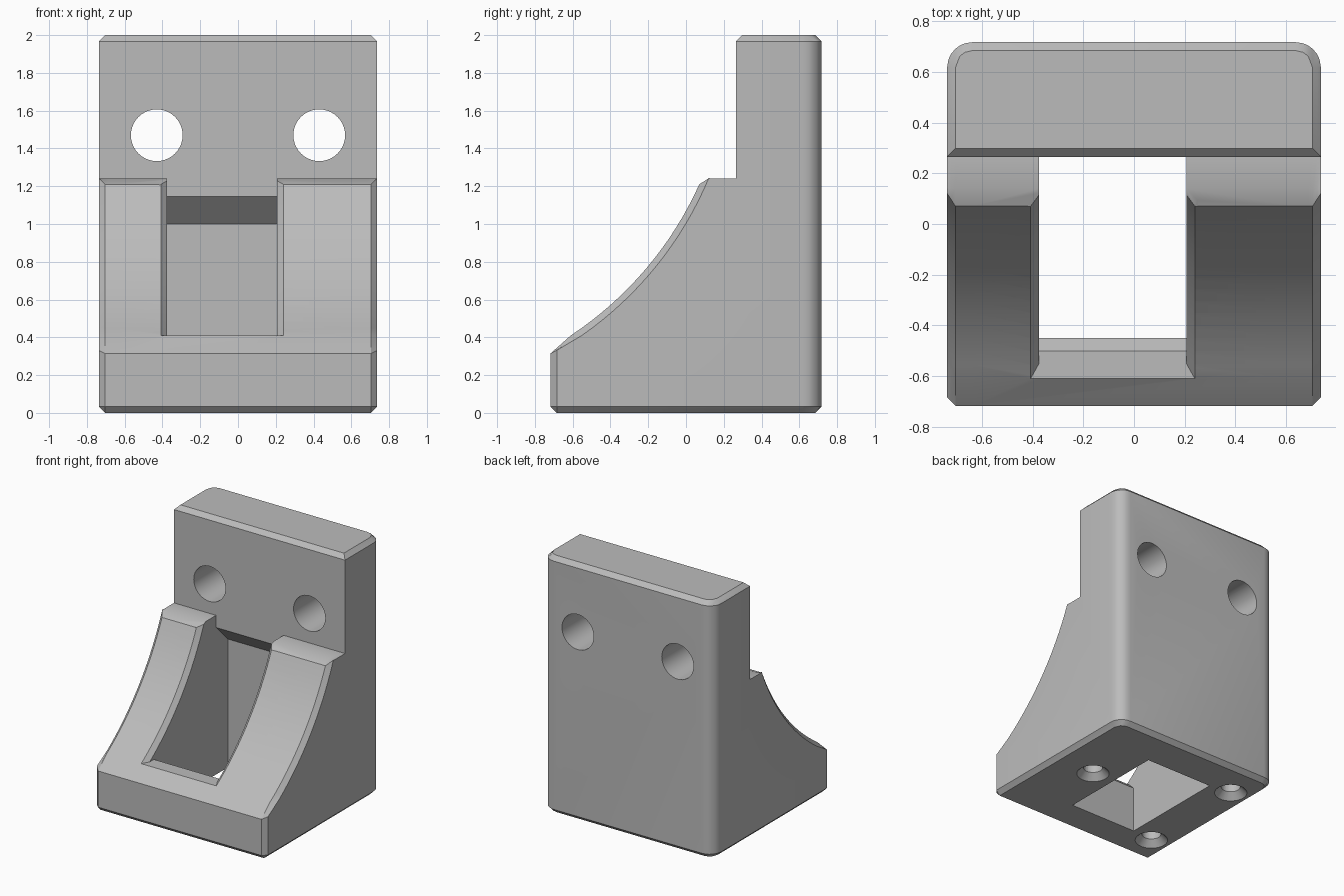
import bpy, bmesh, math
from mathutils import Matrix

cube = bpy.data.objects.get("Cube")
if cube:
    bpy.data.objects.remove(cube, do_unlink=True)

grey = bpy.data.materials.new("plain_grey")
grey.use_nodes = True
colour = (0.5, 0.5, 0.5, 1)
grey.diffuse_color = colour
grey.node_tree.nodes["Principled BSDF"].inputs["Base Color"].default_value = colour

HALF_W, HALF_D, CH, FILLET = 0.737, 0.717, 0.033, 0.1
FACE_Y, ARM_Z, LIP_Z = 0.265, 1.24, 0.41
ARC_Y, ARC_Z, ARC_R = -1.653, 1.986, 1.89


def finish(bm, name):
    bmesh.ops.remove_doubles(bm, verts=bm.verts, dist=1e-5)
    bmesh.ops.recalc_face_normals(bm, faces=bm.faces)
    mesh = bpy.data.meshes.new(name)
    bm.to_mesh(mesh)
    bm.free()
    mesh.materials.append(grey)
    ob = bpy.data.objects.new(name, mesh)
    bpy.context.collection.objects.link(ob)
    return ob


def loft(name, sections):
    """Skin a list of (x, [(y, z), ...]) sections and cap both ends."""
    bm = bmesh.new()
    rings = [[bm.verts.new((x, y, z)) for y, z in pts] for x, pts in sections]
    for a, b in zip(rings, rings[1:]):
        for i in range(len(a)):
            j = (i + 1) % len(a)
            bm.faces.new((a[i], a[j], b[j], b[i]))
    bm.faces.new(rings[0])
    bm.faces.new(rings[-1])
    return finish(bm, name)


def arc(e, steps=16):
    """Concave front curve of the arms, sunk into the material by e."""
    r = ARC_R + e
    a0 = math.asin((LIP_Z - ARC_Z) / r)
    a1 = math.asin((1.21 + e - ARC_Z) / r)
    angles = [a0 + (a1 - a0) * i / steps for i in range(steps + 1)]
    return [(ARC_Y + r * math.cos(a), ARC_Z + r * math.sin(a)) for a in angles]


def body_section(d):
    """Side profile at distance d from the outer side."""
    e = max(0, CH - d)
    k = max(0, FILLET - d)
    centre = HALF_D - FILLET
    back = centre + math.sqrt(FILLET ** 2 - k ** 2)
    rim = centre + math.sqrt(max(0, (FILLET - min(d, CH)) ** 2 - k ** 2))
    front = -HALF_D + e
    return ([(-HALF_D + CH, e), (front, CH), (front, 0.315 + 0.5 * e)] + arc(e)
            + [(0.14, ARM_Z), (FACE_Y, ARM_Z), (FACE_Y, 2 - CH),
               (FACE_Y + CH - e, 2 - e), (rim, 2 - e), (back, 2 - CH),
               (back, CH), (rim, e)])


# Main body, with chamfered front and rounded back corners
dists = [0, 0.005, 0.015, CH, 0.05, 0.07, FILLET]
sections = [(-HALF_W + d, body_section(d)) for d in dists]
sections += [(HALF_W - d, body_section(d)) for d in reversed(dists)]
body = loft("bracket_body", sections)

# Central slot with sloping roof, open below
X0, X1 = -0.375, 0.207
slot_pts = [(0.41, -0.1), (0.41, 1.0), (FACE_Y, 1.145), (FACE_Y, 1.5), (-1, 1.5),
            (-1, LIP_Z), (-0.5, LIP_Z), (-0.45, 0.36), (-0.45, -0.1)]
cutters = [loft("slot_cutter", [(X0, slot_pts), (X1, slot_pts)])]


# Chamfers along the inner edges of both arms
def edge_section(e):
    return arc(e) + [(0.14, ARM_Z + 0.001 - 0.3 * min(e, 0)), (0.14, 1.4),
                     (-1, 1.4), (-1, LIP_Z)]


cutters.append(loft("arm_edge_cutter", [
    (X0 - CH - 0.01, edge_section(-0.01)), (X0, edge_section(CH)),
    (X1, edge_section(CH)), (X1 + CH + 0.01, edge_section(-0.01))]))


def drill(name, centre, r1, r2, depth, rot=Matrix()):
    bm = bmesh.new()
    bmesh.ops.create_cone(bm, cap_ends=True, segments=40, radius1=r1, radius2=r2,
                          depth=depth, matrix=Matrix.Translation(centre) @ rot)
    cutters.append(finish(bm, name))


# Through holes in the back plate
for x in (-0.43, 0.43):
    drill("plate_hole_cutter", (x, 0.5, 1.47), 0.137, 0.137, 1.0,
          Matrix.Rotation(math.pi / 2, 4, "X"))

# Blind countersunk holes underneath
for x, y in ((0.39, 0.0), (-0.56, 0.43), (-0.56, -0.47)):
    drill("foot_hole_cutter", (x, y, 0.1), 0.07, 0.07, 0.4)
    drill("foot_countersink_cutter", (x, y, 0.02), 0.133, 0.065, 0.07)

# Apply every cut, then discard the cutters
bpy.ops.object.select_all(action="DESELECT")
bpy.context.view_layer.objects.active = body
body.select_set(True)
for cutter in cutters:
    cutter.hide_render = True
    mod = body.modifiers.new("cut", "BOOLEAN")
    mod.operation = "DIFFERENCE"
    mod.solver = "EXACT"
    mod.object = cutter
    bpy.ops.object.modifier_apply(modifier=mod.name)
    bpy.data.objects.remove(cutter, do_unlink=True)

bpy.ops.object.shade_smooth_by_angle(angle=math.radians(25))
